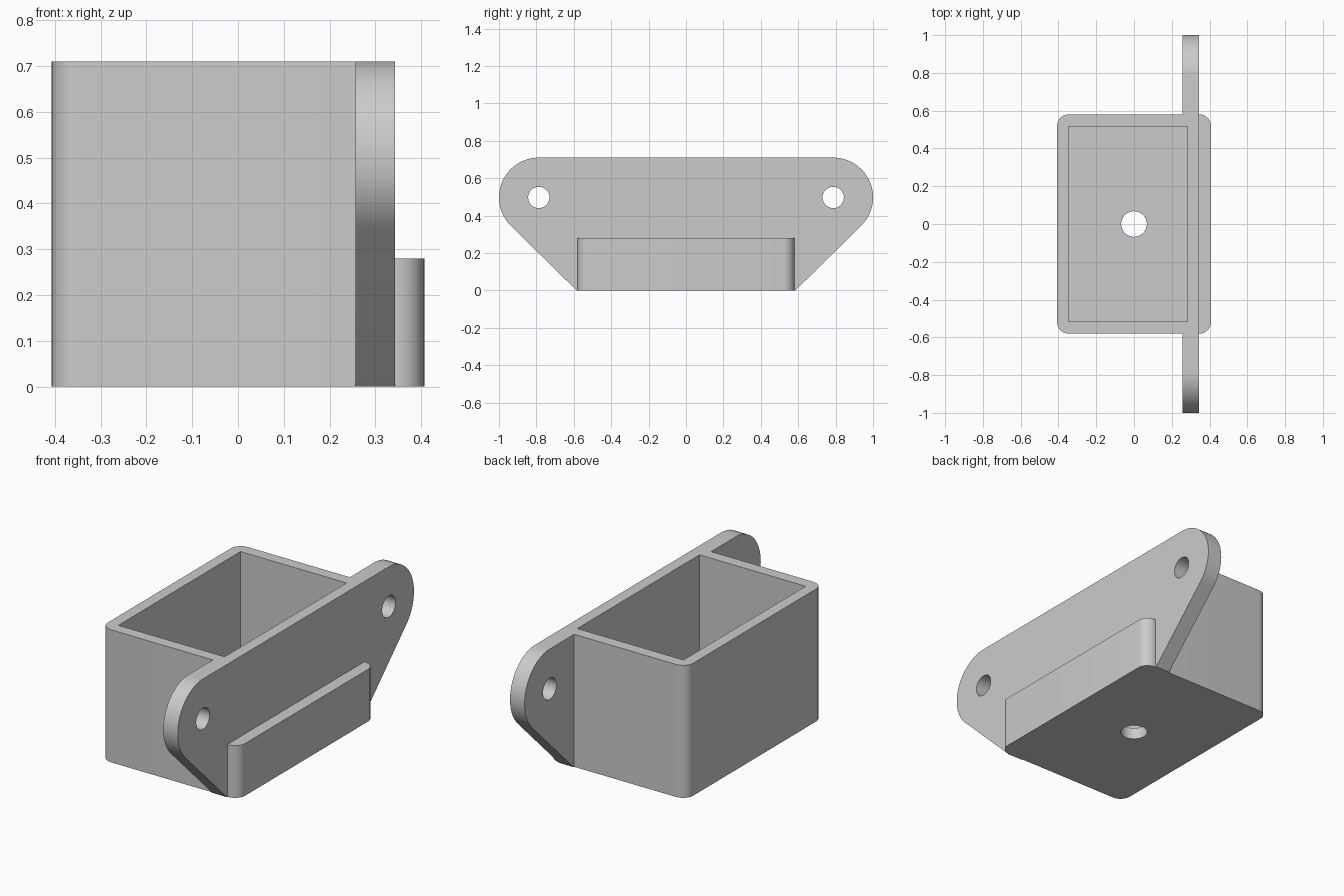
import bpy, bmesh, math
from mathutils import Matrix, Vector

if "Cube" in bpy.data.objects:
    bpy.data.objects.remove(bpy.data.objects["Cube"], do_unlink=True)

# Main dimensions
HX, HY, H = 0.407, 0.58, 0.71        # box half sizes and height
WALL, CORNER = 0.063, 0.06
PX0, PX1 = 0.257, 0.343              # mounting plate thickness range
LEDGE = 0.28
EAR_Y, EAR_Z, EAR_R = 0.787, 0.497, 0.213

grey = bpy.data.materials.new("plain grey")
grey.use_nodes = True
color = (0.6, 0.6, 0.6, 1)
grey.diffuse_color = color
grey.node_tree.nodes["Principled BSDF"].inputs["Base Color"].default_value = color


def prism(name, outline, offset):
    """Extrude a closed outline of 3D points along an offset."""
    bm = bmesh.new()
    face = bm.faces.new([bm.verts.new(p) for p in outline])
    result = bmesh.ops.extrude_face_region(bm, geom=[face])
    moved = [v for v in result["geom"] if isinstance(v, bmesh.types.BMVert)]
    bmesh.ops.translate(bm, verts=moved, vec=Vector(offset))
    bmesh.ops.recalc_face_normals(bm, faces=bm.faces)
    mesh = bpy.data.meshes.new(name)
    bm.to_mesh(mesh)
    bm.free()
    mesh.materials.append(grey)
    obj = bpy.data.objects.new(name, mesh)
    bpy.context.collection.objects.link(obj)
    return obj


def arc(cx, cy, r, start, end, steps):
    angles = [math.radians(start + (end - start) * i / steps) for i in range(steps + 1)]
    return [(cx + r * math.cos(a), cy + r * math.sin(a)) for a in angles]


def block(name, x0, x1, y0, y1, z0, z1):
    return prism(name, [(x0, y0, z0), (x1, y0, z0), (x1, y1, z0), (x0, y1, z0)],
                 (0, 0, z1 - z0))


def combine(target, other, operation):
    mod = target.modifiers.new(operation.lower(), "BOOLEAN")
    mod.operation, mod.solver, mod.object = operation, "EXACT", other
    bpy.ops.object.select_all(action="DESELECT")
    target.select_set(True)
    bpy.context.view_layer.objects.active = target
    bpy.ops.object.modifier_apply(modifier=mod.name)
    bpy.data.objects.remove(other, do_unlink=True)


# Box with rounded vertical corners
outline = []
for i, (sx, sy) in enumerate([(1, 1), (-1, 1), (-1, -1), (1, -1)]):
    outline += arc(sx * (HX - CORNER), sy * (HY - CORNER), CORNER, 90 * i, 90 * i + 90, 10)
box = prism("mounting_box", [(x, y, 0) for x, y in outline], (0, 0, H))

# Step on the plate side, leaving a low ledge
combine(box, block("step_cutter", 0.31, 1, -1, 1, LEDGE, 1), "DIFFERENCE")

# Mounting plate with two rounded ears
right = [(HY + 0.005, 0)] + arc(EAR_Y, EAR_Z, EAR_R, -45, 90, 28)
profile = right + [(-y, z) for y, z in reversed(right)]
plate = prism("mounting_plate", [(PX0, y, z) for y, z in profile], (PX1 - PX0, 0, 0))
combine(box, plate, "UNION")

# Open cavity
combine(box, block("cavity_cutter", -0.347, 0.282, WALL - HY, HY - WALL, WALL, 1), "DIFFERENCE")

# Drain hole in the floor and screw holes in the ears
drain = [(x, y, -0.1) for x, y in arc(0, 0, 0.068, 0, 350, 35)]
combine(box, prism("drain_cutter", drain, (0, 0, 0.3)), "DIFFERENCE")
for side in (-1, 1):
    ring = [(0.1, y, z) for y, z in arc(side * EAR_Y, EAR_Z, 0.057, 0, 350, 35)]
    combine(box, prism("screw_cutter", ring, (0.5, 0, 0)), "DIFFERENCE")

box.select_set(True)
bpy.context.view_layer.objects.active = box
bpy.ops.object.shade_smooth_by_angle(angle=math.radians(30))
